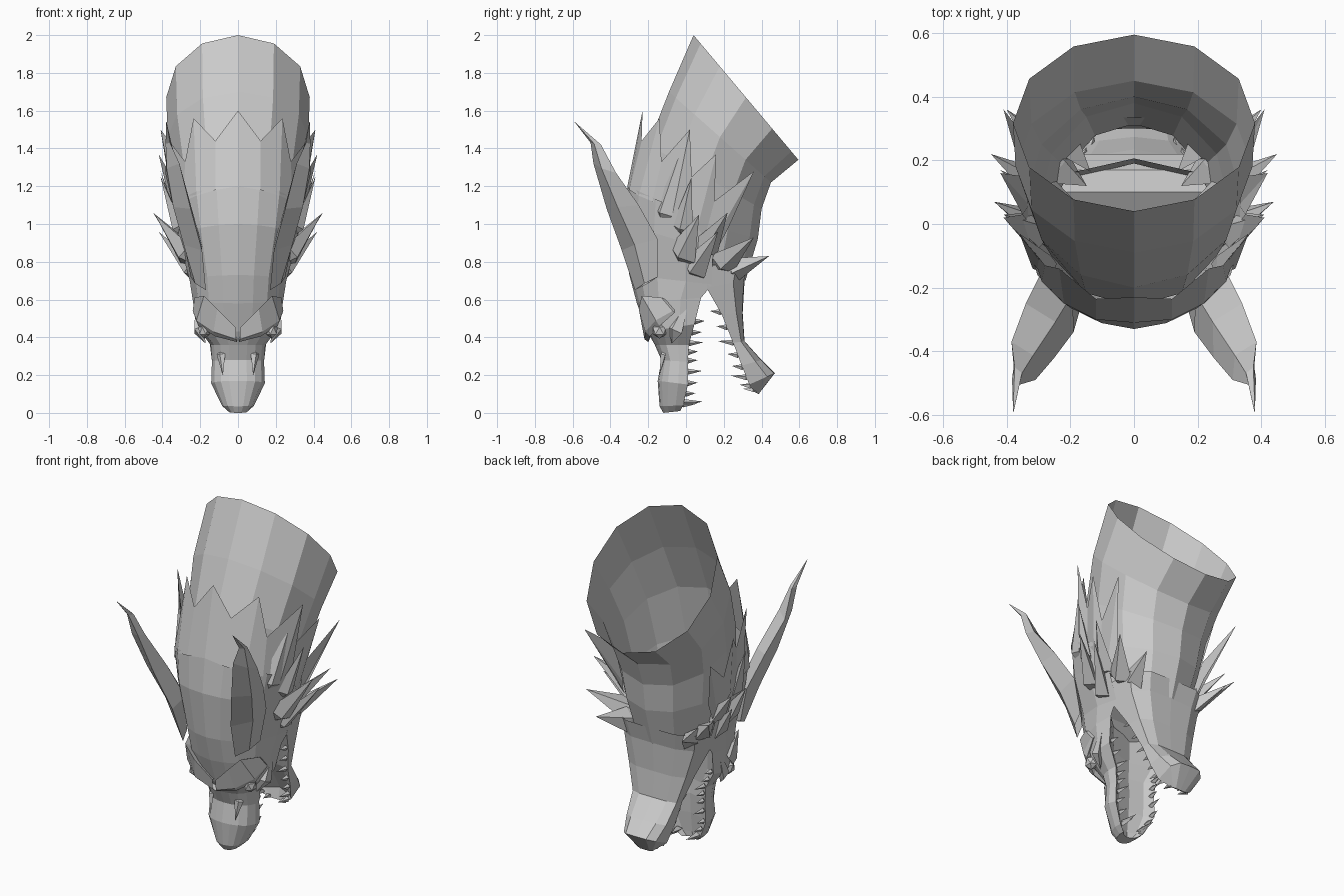
import bpy, math
from mathutils import Vector as V

if "Cube" in bpy.data.objects:
    bpy.data.objects.remove(bpy.data.objects["Cube"])


def make(name, verts, faces, mirror=False):
    me = bpy.data.meshes.new(name)
    me.from_pydata([tuple(v) for v in verts], [], faces)
    me.validate()
    ob = bpy.data.objects.new(name, me)
    bpy.context.collection.objects.link(ob)
    bpy.context.view_layer.objects.active = ob
    ob.select_set(True)
    bpy.ops.object.mode_set(mode='EDIT')
    bpy.ops.mesh.select_all(action='SELECT')
    bpy.ops.mesh.normals_make_consistent(inside=False)
    bpy.ops.object.mode_set(mode='OBJECT')
    ob.select_set(False)
    if mirror:
        ob.modifiers.new("mirror", 'MIRROR')
    return ob


def loft(name, rings, closed=True, cap_end=False, mirror=False):
    n = len(rings[0])
    faces = []
    for r in range(len(rings) - 1):
        for i in range(n if closed else n - 1):
            j = (i + 1) % n
            faces.append((r * n + i, r * n + j, r * n + n + j, r * n + n + i))
    if cap_end:
        faces.append(tuple(range((len(rings) - 1) * n, len(rings) * n)))
    return make(name, [p for r in rings for p in r], faces, mirror)


def section(template, yt, zt, yb, zb, w):
    """Symmetric ring from a half template of (width, depth) fractions."""
    half = [V((x * w, yt + (yb - yt) * u, zt + (zb - zt) * u)) for x, u in template]
    other = [V((-p.x, p.y, p.z)) for p in reversed(half) if p.x > 1e-6]
    # open templates run left edge -> middle -> right edge
    if template[-1][0] > 0:
        return other + half
    return half + other


# Neck: open twelve-sided tube running down into the throat
circle = [(math.sin(i * math.pi / 6), (1 - math.cos(i * math.pi / 6)) / 2) for i in range(6)] + [(0, 1)]
neck = [(.04, 2.0, .595, 1.34, .38), (-.09, 1.70, .45, 1.22, .372),
        (-.20, 1.42, .40, 1.08, .335), (-.26, 1.10, .38, .92, .30),
        (-.24, .80, .315, .70, .245)]
loft("neck", [section(circle, *r) for r in neck])

# Cranium: open shell over the neck
shell = [(0, 0), (.33, .04), (.64, .14), (.88, .34), (1, .68), (.95, 1)]
skull = [(-.31, 1.20, .13, 1.00, .345),
         (-.33, 1.00, .14, .86, .31), (-.30, .73, .14, .68, .255),
         (-.26, .58, .08, .61, .24)]
loft("cranium", [section(shell, *r) for r in skull], closed=False)

# Collar: jagged rim of pointed scales flaring off the cranium
rim = [(0, -.23, 1.60), (.12, -.235, 1.44), (.235, -.14, 1.56), (.28, -.13, 1.33), (.41, .02, 1.50),
       (.35, .03, 1.25), (.42, .16, 1.37), (.35, .15, 1.12), (.41, .36, 1.28), (.30, .22, .97)]
root = [(0, -.31, 1.20), (.12, -.30, 1.18), (.22, -.25, 1.15), (.29, -.18, 1.12), (.325, -.07, 1.06),
        (.335, .01, 1.04), (.33, .06, .98), (.315, .10, .93), (.295, .13, .88), (.28, .14, .82)]
loft("collar", [[V(p) for p in rim], [V(p) for p in root]], closed=False, mirror=True)

# Snout: closed upper jaw with a hollowed palate
muzzle = shell + [(.6, .78), (0, .66)]
snout = [(-.26, .58, .08, .61, .24), (-.205, .43, .045, .47, .22),
         (-.165, .36, .015, .36, .145), (-.13, .28, .01, .27, .138),
         (-.15, .17, .01, .15, .142), (-.14, .035, -.015, .04, .085),
         (-.12, 0, -.03, .01, .05)]
upper = [section(muzzle, *r) for r in snout]
loft("snout", upper, cap_end=True)

# Lower jaw: flat underneath, hollow on top, with a jutting chin
trough = [(0, 0), (.6, .02), (.95, .3), (1, 1), (.72, .8), (0, .6)]
jaw = [(.335, .80, .12, .78, .265), (.31, .70, .11, .66, .24), (.30, .53, .19, .52, .195),
       (.31, .38, .25, .37, .15), (.40, .28, .295, .25, .135),
       (.47, .21, .335, .15, .11), (.385, .10, .365, .11, .05)]
lower = [section(trough, *r) for r in jaw]
loft("lower_jaw", lower, cap_end=True)

# Throat lining: arch joining the palate to the floor of the mouth
arch = [(-.08, .54, .20), (.02, .64, .235), (.10, .69, .24), (.17, .68, .23), (.22, .60, .20)]
loft("throat", [[V((x * w, y, z)) for x in (-1, -.5, .5, 1)] for y, z, w in arch], closed=False)


# Horns: diamond sections swept from front edge / back edge pairs
def horn_ring(f, b, t):
    f, b = V(f), V(b)
    m, n = (f + b) / 2, V((.87, -.5, 0)) * t
    return [f, m + n, b, m - n]


loft("horns", [horn_ring((.17, -.27, .65), (.25, -.15, .72), .02),
               horn_ring((.19, -.34, .86), (.29, -.15, .92), .055),
               horn_ring((.25, -.42, 1.08), (.34, -.25, 1.10), .055),
               horn_ring((.31, -.49, 1.32), (.385, -.37, 1.27), .035),
               horn_ring((.36, -.505, 1.43), (.375, -.45, 1.42), .018),
               horn_ring((.378, -.59, 1.54), (.38, -.588, 1.54), .001)], mirror=True)


# Scale spikes: leaf shaped pyramids (base, tip, half width, half thickness)
def spikes(name, items, mirror=True):
    verts, faces = [], []
    for base, tip, w, t in items:
        base, tip = V(base), V(tip)
        d = (tip - base).normalized()
        out = V((base.x, base.y - .08, 0))
        out = (out - d * out.dot(d)).normalized()
        s = d.cross(out)
        tail = base - d * w * 1.5 - out * t
        k = len(verts)
        verts += [tail, base + s * w, base + out * t, base - s * w, base - out * t, tip]
        for i in range(4):
            a, b = k + 1 + i, k + 1 + (i + 1) % 4
            faces += [(a, b, k + 5), (b, a, k)]
    make(name, verts, faces, mirror)


spikes("temple_spikes", [
    ((.29, -.12, 1.06), (.36, -.03, 1.38), .06, .035),
    ((.315, -.02, .98), (.41, .03, 1.25), .06, .035)])
spikes("cheek_spikes", [
    ((.28, -.02, .84), (.44, .07, 1.05), .085, .045),
    ((.28, .10, .87), (.45, .22, 1.06), .075, .045),
    ((.25, .04, .76), (.42, .17, .96), .075, .045),
    ((.25, .19, .79), (.40, .36, .93), .08, .045),
    ((.21, .25, .76), (.28, .44, .83), .07, .045)])

# Brow ridges: angry wedges over the eyes
loft("brows", [[V(p) for p in ring] for ring in (
    [(.005, -.20, .375), (.01, -.22, .39), (.01, -.225, .45), (.01, -.17, .44)],
    [(.12, -.19, .405), (.13, -.215, .43), (.11, -.25, .55), (.11, -.15, .50)],
    [(.21, -.14, .46), (.22, -.16, .49), (.18, -.235, .62), (.16, -.12, .56)],
    [(.235, -.06, .53), (.24, -.07, .54), (.23, -.13, .61), (.20, -.06, .58)])],
    cap_end=True, mirror=True)

# Eyes and the cheek bones behind them
bpy.ops.mesh.primitive_ico_sphere_add(subdivisions=1, radius=.042, location=(0, 0, 0))
eye = bpy.context.object
eye.name = "eyes"
for v in eye.data.vertices:
    v.co = V((v.co.x * .8 + .18, v.co.y - .14, v.co.z + .435))
eye.modifiers.new("mirror", 'MIRROR')
spikes("cheek_bones", [((.205, -.06, .44), (.225, .02, .62), .05, .03)])

# Nostril ridges
spikes("nostrils", [((.09, -.12, .31), (.08, -.14, .20), .025, .015)])


# Teeth: small four-sided cones along both jaw edges
def teeth(name, rings, index, count, start, end, direction, length):
    line = [r[index] for r in rings]
    items = []
    for i in range(count):
        s = start + (end - start) * i / (count - 1)
        k = min(int(s), len(line) - 2)
        p = line[k].lerp(line[k + 1], s - k)
        p.x -= .015
        size = length * (1.25 if i % 3 == 2 else .85)
        items.append((p, p + V(direction) * size, .016, .013))
    spikes(name, items)


teeth("upper_teeth", upper, 5, 9, .9, 4.95, (-.15, 1, .05), .06)
teeth("lower_teeth", lower, 3, 8, 1.9, 5.7, (-.1, -1, .1), .065)
spikes("fangs", [((.065, -.01, .055), (.06, .09, .06), .018, .018)])
